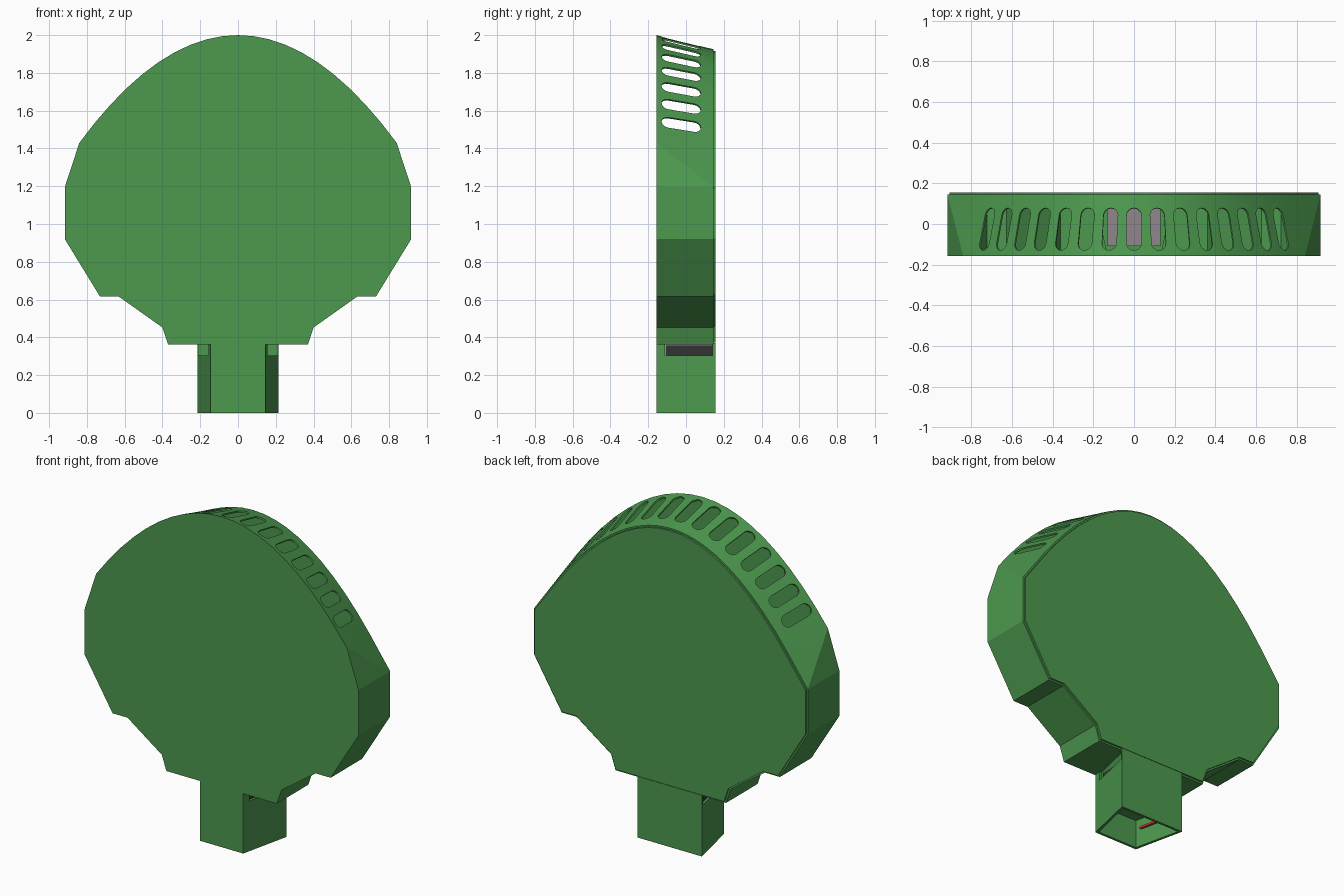
import bpy, bmesh, math
from mathutils import Vector

if "Cube" in bpy.data.objects:
    bpy.data.objects.remove(bpy.data.objects["Cube"])


def material(name, rgb):
    m = bpy.data.materials.new(name)
    m.diffuse_color = (*rgb, 1)
    m.use_nodes = True
    m.node_tree.nodes["Principled BSDF"].inputs["Base Color"].default_value = m.diffuse_color
    return m


GREEN = material("green", (0.073, 0.315, 0.077))
RED = material("red", (0.7, 0.04, 0.04))
GREY = material("grey", (0.28, 0.24, 0.26))
DARK = material("dark_grey", (0.035, 0.033, 0.035))


def add_loft(bm, ring_a, ring_b):
    a = [bm.verts.new(p) for p in ring_a]
    b = [bm.verts.new(p) for p in ring_b]
    n = len(a)
    bm.faces.new(a)
    bm.faces.new(b[::-1])
    for i in range(n):
        j = (i + 1) % n
        if a[i].co.x + a[j].co.x > 0:  # mirrored diagonals, bulging outwards
            bm.faces.new((a[i], b[i], b[j]))
            bm.faces.new((a[i], b[j], a[j]))
        else:
            bm.faces.new((a[i], b[i], a[j]))
            bm.faces.new((b[i], b[j], a[j]))


def make(name, lofts, mat):
    bm = bmesh.new()
    for a, b in lofts:
        add_loft(bm, a, b)
    bmesh.ops.recalc_face_normals(bm, faces=bm.faces[:])
    bmesh.ops.triangulate(bm, faces=bm.faces[:])
    me = bpy.data.meshes.new(name)
    bm.to_mesh(me)
    bm.free()
    ob = bpy.data.objects.new(name, me)
    bpy.context.collection.objects.link(ob)
    me.materials.append(mat)
    return ob


def boolean(target, tool, op):
    mod = target.modifiers.new(op, 'BOOLEAN')
    mod.operation, mod.object, mod.solver = op, tool, 'EXACT'
    dg = bpy.context.evaluated_depsgraph_get()
    me = bpy.data.meshes.new_from_object(target.evaluated_get(dg))
    target.modifiers.clear()
    target.data = me
    bpy.data.objects.remove(tool)


def inset(poly, d):
    # shrink a clockwise outline by d with mitred corners
    out = []
    for i, p in enumerate(poly):
        e1 = (p - poly[i - 1]).normalized()
        e2 = (poly[(i + 1) % len(poly)] - p).normalized()
        n1, n2 = Vector((e1.y, -e1.x)), Vector((e2.y, -e2.x))
        out.append(p + (n1 + n2) * d / (1 + n1.dot(n2)))
    return out


def at_y(poly, y):
    return [Vector((p.x, y, p.y)) for p in poly]


def at_z(pts, z):
    return [Vector((x, y, z)) for x, y in pts]


def box(x0, x1, y0, y1, z0, z1):
    r = [(x0, y0), (x1, y0), (x1, y1), (x0, y1)]
    return at_z(r, z0), at_z(r, z1)


# Crown outline: parabolic top that leans inward to the back, faceted sides
K, LEAN, FRONT, BACK = 0.808, 0.075, -0.157, 0.145


def normal(x):
    return Vector((2 * K * x, 1)).normalized()


def outline(lean):
    xs = [0.84 * i / 10 for i in range(11)]
    half = [Vector((x, 2 - K * x * x)) - normal(x) * lean for x in xs]
    half += [Vector(p) for p in ((.917, 1.195), (.917, .92), (.73, .615),
                                 (.63, .615), (.40, .452), (.37, .362))]
    return [Vector((-p.x, p.y)) for p in half[:0:-1]] + half


front, back = outline(0), outline(LEAN)
shell = make("tree_shell", [(at_y(front, FRONT), at_y(back, BACK))], GREEN)

# Tapered trunk joined to the crown
trunk = [(-.145, -.157), (.145, -.157), (.215, .155), (-.215, .155)]
boolean(shell, make("trunk", [(at_z(trunk, 0), at_z(trunk, .37))], GREEN), 'UNION')

# Hollow crown and trunk bore
W = 0.013
boolean(shell, make("crown_cavity", [(at_y(inset(front, W), FRONT + W),
                                      at_y(inset(back, W), .16))], GREEN), 'DIFFERENCE')
bore = [(-.132, -.142), (.132, -.142), (.196, .14), (-.196, .14)]
boolean(shell, make("trunk_bore", [(at_z(bore, -.1), at_z(bore, .45))], GREEN), 'DIFFERENCE')

# Vent slots along the crown and windows at the top of the trunk
cuts = [box(min(s * .132, s * .3), max(s * .132, s * .3), -.11, .139, .305, .361)
        for s in (-1, 1)]
lean_dir = LEAN / (BACK - FRONT)
R, HALF = 0.036, 0.071
x = 0
for i in range(8):
    for s in ((1, -1) if i else (1,)):
        n2 = normal(x)
        n = Vector((s * n2.x, 0, n2.y))
        t = Vector((n.z, 0, -n.x))
        u = (Vector((0, 1, 0)) - n * lean_dir).normalized()
        m = t.cross(u)
        c = Vector((s * x, -.025, 2 - K * x * x)) - n * lean_dir * .132
        ring = []
        for k in range(18):
            a = math.pi * (k % 9) / 8 + (math.pi if k > 8 else 0)
            ring.append(c + t * R * math.cos(a)
                        + u * (R * math.sin(a) + (HALF if k < 9 else -HALF)))
        cuts.append(([p - m * .05 for p in ring], [p + m * .05 for p in ring]))
    x += 0.125 / math.hypot(1, 2 * K * x)
boolean(shell, make("vent_cutters", cuts, GREEN), 'DIFFERENCE')

# Back lid, set in slightly from the shell edge
lid = inset(back, .01)
make("back_lid", [(at_y(lid, .143), at_y(lid, .155))], GREEN)

# Plug inside the trunk with a ledge below and red contact strips
make("trunk_plug", [box(-.13, .13, -.108, .139, .2, .358)], DARK)
make("plug_top", [box(-.13, .13, -.108, .139, .358, .362)], GREY)
make("plug_ledge", [(at_z(bore, .17), at_z(bore, .2))], GREEN)
for s in (-1, 1):
    strip = [(s * .138, -.10), (s * .17, .05), (s * .155, .05), (s * .123, -.10)]
    make("contact_strip", [(at_z(strip, .10), at_z(strip, .112))], RED)

# Smooth the curved top, keep the facets sharp
bpy.ops.object.select_all(action='DESELECT')
shell.select_set(True)
bpy.context.view_layer.objects.active = shell
bpy.ops.object.shade_smooth_by_angle(angle=math.radians(22))
mesh = shell.data
for e in mesh.edges:
    if all(abs(mesh.vertices[v].co.z - 1.195) < .002 for v in e.vertices):
        e.use_edge_sharp = True
